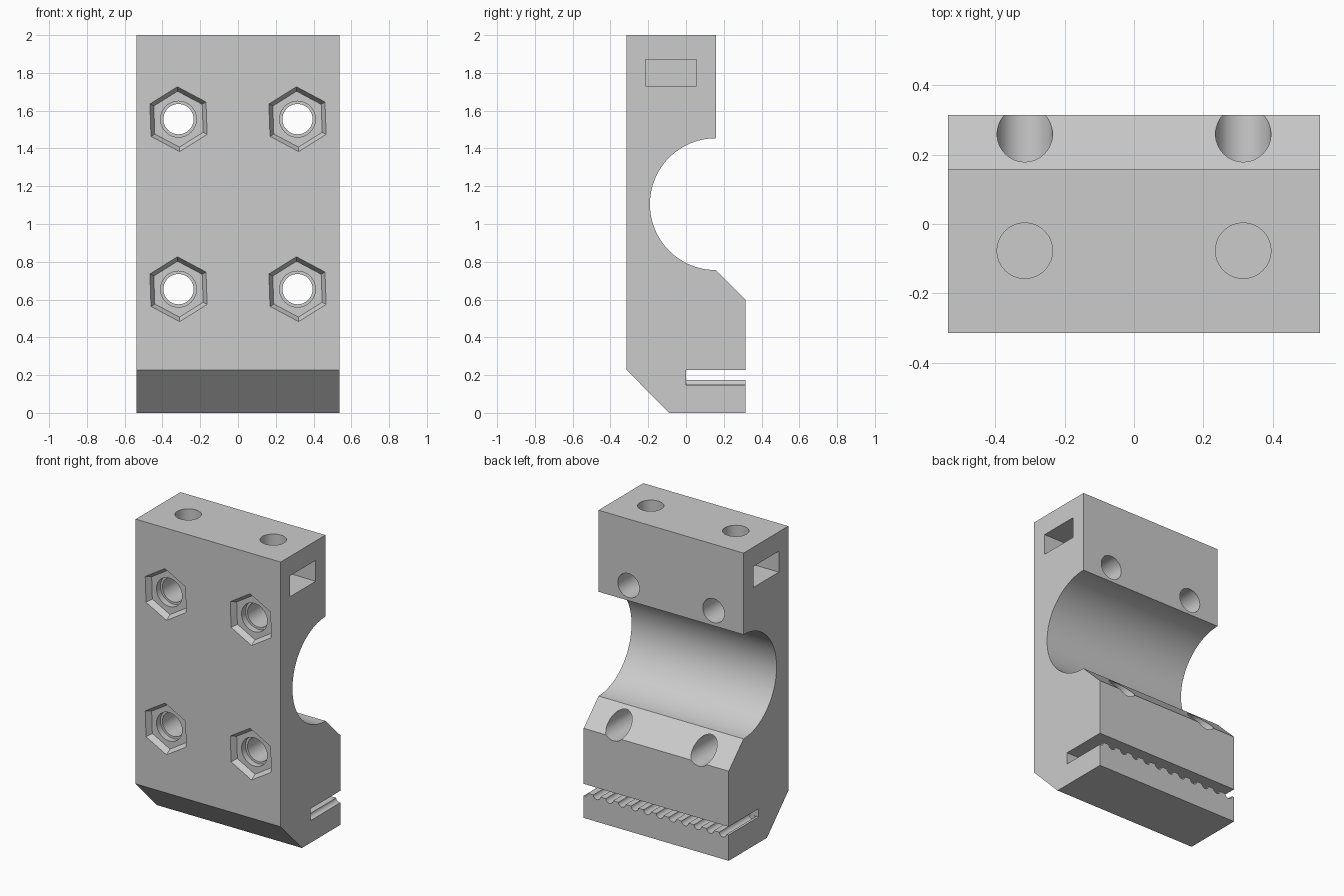
import bpy, bmesh
from math import sin, cos, pi, radians
from mathutils import Matrix

if "Cube" in bpy.data.objects:
    bpy.data.objects.remove(bpy.data.objects["Cube"])

grey = bpy.data.materials.new("light_grey")
grey.use_nodes = True
grey.diffuse_color = (0.6, 0.6, 0.6, 1)
grey.node_tree.nodes["Principled BSDF"].inputs["Base Color"].default_value = (0.6, 0.6, 0.6, 1)


def add_object(name, bm):
    bmesh.ops.recalc_face_normals(bm, faces=bm.faces[:])
    mesh = bpy.data.meshes.new(name)
    bm.to_mesh(mesh)
    bm.free()
    mesh.materials.append(grey)
    obj = bpy.data.objects.new(name, mesh)
    bpy.context.collection.objects.link(obj)
    return obj


def cut(bm):
    """Subtract a closed shape from the body."""
    cutter = add_object("cutter", bm)
    cutter.hide_render = True
    mod = body.modifiers.new("cut", "BOOLEAN")
    mod.operation = "DIFFERENCE"
    mod.solver = "EXACT"
    mod.object = cutter
    bpy.context.view_layer.objects.active = body
    bpy.ops.object.modifier_apply(modifier=mod.name)
    bpy.data.objects.remove(cutter)


def cut_box(lo, hi):
    bm = bmesh.new()
    size = [b - a for a, b in zip(lo, hi)]
    mid = [(a + b) / 2 for a, b in zip(lo, hi)]
    bmesh.ops.create_cube(bm, size=1, matrix=Matrix.Translation(mid) @ Matrix.Diagonal((*size, 1)))
    cut(bm)


def cut_round(start, length, r1, r2=None, axis="Y", sides=48, turn=0):
    """Cut a prism or cone running from start along +Y or +Z."""
    bm = bmesh.new()
    rot = Matrix.Rotation(radians(-90), 4, "X") if axis == "Y" else Matrix()
    matrix = (Matrix.Translation(start) @ rot @ Matrix.Rotation(turn, 4, "Z")
              @ Matrix.Translation((0, 0, length / 2)))
    bmesh.ops.create_cone(bm, cap_ends=True, segments=sides, radius1=r1,
                          radius2=r1 if r2 is None else r2, depth=length, matrix=matrix)
    cut(bm)


# Side profile (y, z) with the half-round bearing seat
W = 0.537
arc = [(0.158 - 0.349 * sin(t), 1.105 + 0.349 * cos(t))
       for t in (pi * i / 48 for i in range(49))]
profile = [(-0.315, 2), (0.158, 2)] + arc + [
    (0.315, 0.6), (0.315, 0.228), (0, 0.228), (0, 0.173),
    (0.315, 0.173), (0.315, 0), (-0.09, 0), (-0.315, 0.228)]
bm = bmesh.new()
face = bm.faces.new([bm.verts.new((-W, y, z)) for y, z in profile])
side = bmesh.ops.extrude_face_region(bm, geom=[face])
bmesh.ops.translate(bm, vec=(2 * W, 0, 0),
                    verts=[v for v in side["geom"] if isinstance(v, bmesh.types.BMVert)])
body = add_object("bearing_clamp_body", bm)

# Horizontal bolt holes with counterbore and flared hexagonal nut recess
for x in (-0.315, 0.315):
    for z in (0.655, 1.555):
        cut_round((x, -0.4, z), 0.8, 0.08)
        cut_round((x, -0.4, z), 0.165, 0.095)
        cut_round((x, -0.317, z), 0.04, 0.173, 0.148, sides=6, turn=radians(-2))

# Vertical bolt holes and the nut slots that meet them from each side
for s in (-1, 1):
    cut_round((s * 0.315, -0.077, 1.67), 0.4, 0.08, axis="Z")
    xs = sorted((s * 0.17, s * 0.6))
    cut_box((xs[0], -0.215, 1.73), (xs[1], 0.055, 1.87))

# Belt tooth grooves along the floor of the belt slot
for i in range(12):
    cut_round((W - 0.004 - i * 0.0933, 0.001, 0.175), 0.4, 0.027, sides=20)

# Smooth curved walls, crisp edges
bpy.ops.object.select_all(action="DESELECT")
body.select_set(True)
bpy.context.view_layer.objects.active = body
bpy.ops.object.shade_smooth_by_angle(angle=radians(25))
